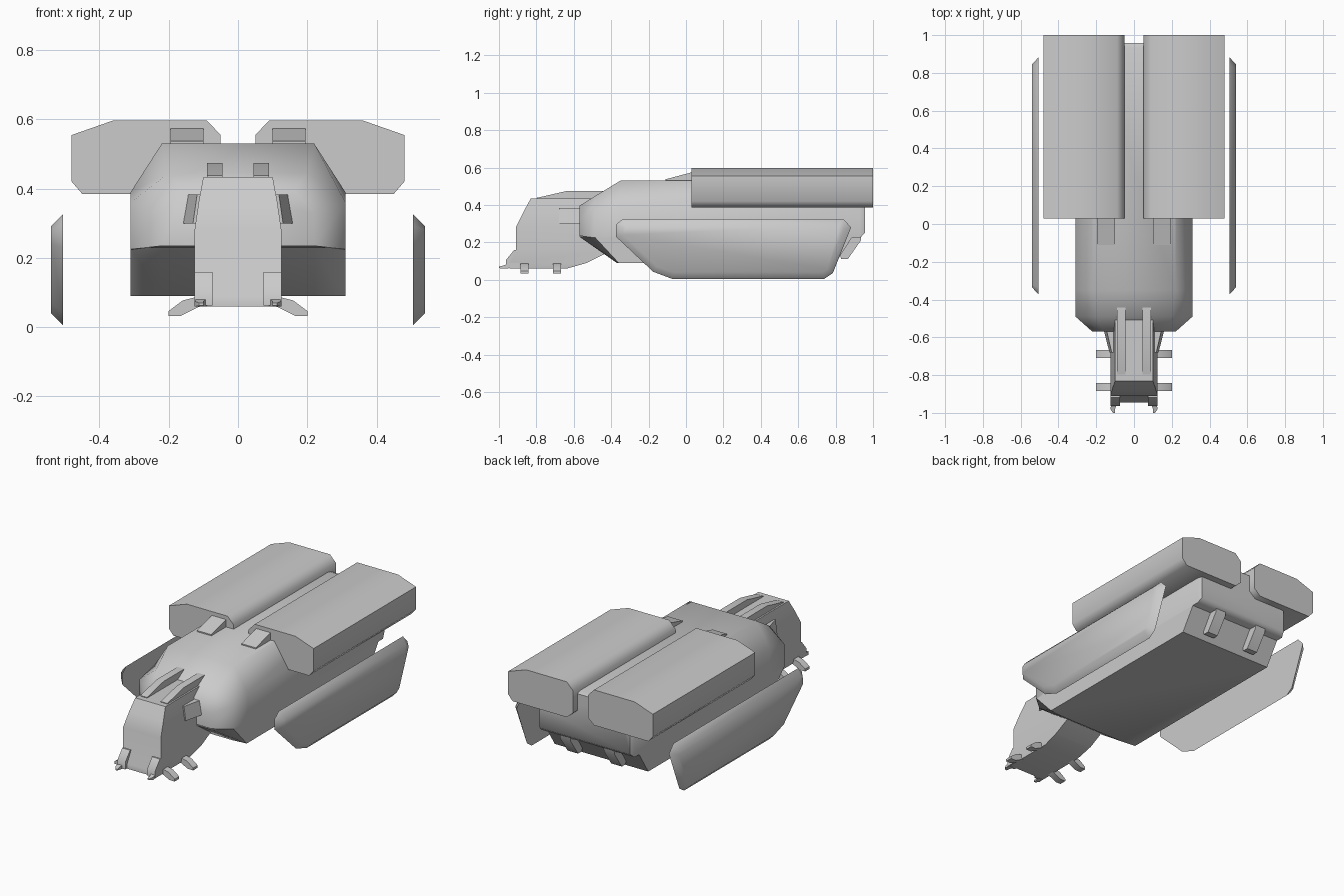
import bpy, bmesh
from math import radians

if "Cube" in bpy.data.objects:
    bpy.data.objects.remove(bpy.data.objects["Cube"])


def loft(name, rings, mirror=False, angle=50):
    """Skin a list of equal-length closed rings and cap both ends."""
    bm = bmesh.new()
    vs = [[bm.verts.new(p) for p in ring] for ring in rings]
    n = len(rings[0])
    for a, b in zip(vs, vs[1:]):
        for i in range(n):
            j = (i + 1) % n
            bm.faces.new((a[i], a[j], b[j], b[i]))
    bm.faces.new(vs[0])
    bm.faces.new(vs[-1])
    bmesh.ops.recalc_face_normals(bm, faces=bm.faces)
    me = bpy.data.meshes.new(name)
    bm.to_mesh(me)
    bm.free()
    ob = bpy.data.objects.new(name, me)
    bpy.context.collection.objects.link(ob)
    if mirror:
        m = ob.modifiers.new("mirror", 'MIRROR')
        m.use_mirror_merge = False
    bpy.ops.object.select_all(action='DESELECT')
    ob.select_set(True)
    bpy.context.view_layer.objects.active = ob
    bpy.ops.object.shade_smooth_by_angle(angle=radians(angle))
    return ob


def side_prism(name, profile, x0, x1, mirror=True):
    """Extrude a (y, z) profile across x."""
    return loft(name, [[(x, y, z) for y, z in profile] for x in (x0, x1)], mirror)


def front_prism(name, profile, y0, y1, mirror=True):
    """Extrude an (x, z) profile along y."""
    return loft(name, [[(x, y, z) for x, z in profile] for y in (y0, y1)], mirror)


def both_sides(half):
    """Complete a half ring of (x, a) points with its mirror image."""
    return half + [(-x, a) for x, a in reversed(half)]


# Main hull: y, half width, side height, top half width, top height, bottom
hull = [(-.57, .22, .33, .16, .395, .235), (-.49, .31, .36, .20, .445, .225),
        (-.35, .31, .39, .22, .53, .225), (.93, .31, .39, .22, .53, .225),
        (.957, .30, .38, .21, .52, .25)]
loft("main_hull", [[(x, y, z) for x, z in both_sides([(w, b), (w, s), (t, top)])]
                   for y, w, s, t, top, b in hull])

# Lower hull with sloped front and rear
plans = [(.23, [(.22, -.57), (.31, -.49), (.31, .89)]),
         (.09, [(.22, -.37), (.31, -.36), (.31, .80)])]
loft("lower_hull", [[(x, y, z) for x, y in both_sides(p)] for z, p in plans], angle=35)

# Top pods
front_prism("top_pod", [(.05, .555), (.09, .597), (.36, .597), (.48, .555),
                        (.48, .42), (.45, .385), (.09, .385), (.05, .42)], .03, 1.0)

# Pod intake wedges
side_prism("pod_intake", [(-.11, .50), (-.11, .537), (.06, .582), (.06, .50)], .10, .195)

# Side skirt panels, outer face smaller than the inner one
outline = [(-.374, .295), (-.337, .326), (.84, .326), (.883, .28),
           (.785, .035), (.74, .005), (-.075, .005), (-.176, .043), (-.374, .23)]
inset = [(-.335, .28), (-.32, .291), (.82, .291), (.845, .27),
         (.755, .055), (.73, .04), (-.065, .04), (-.155, .07), (-.335, .24)]
loft("side_panel", [[(.505, y, z) for y, z in outline],
                    [(.54, y, z) for y, z in inset]], mirror=True)

# Head: stacked plan outlines
head = [(.06, .12, -.945, -.636), (.09, .125, -.945, -.53), (.155, .125, -.91, -.40),
        (.283, .125, -.909, -.40), (.365, .113, -.868, -.40), (.434, .10, -.83, -.40)]
loft("head", [[(-w, f, z), (w, f, z), (w, b, z), (-w, b, z)] for z, w, f, b in head])

# Head rails
side_prism("head_rail", [(-.797, .42), (-.797, .438), (-.64, .474), (-.44, .474),
                         (-.44, .42)], .045, .09)

# Cheek ears, widening to the rear
loft("cheek_ear", [[(.09, -.68, .30), (.130, -.68, .30), (.118, -.68, .383), (.09, -.68, .383)],
                   [(.09, -.55, .30), (.163, -.55, .30), (.148, -.55, .383), (.09, -.55, .383)]],
     mirror=True)

# Mandibles and their little prongs
side_prism("mandible", [(-.89, .16), (-.918, .16), (-.963, .105), (-.963, .062),
                        (-.89, .062)], .073, .125)
loft("prong", [[(.09, -.95, .06), (.12, -.95, .06), (.12, -.95, .085), (.09, -.95, .085)],
               [(.10, -.98, .06), (.125, -.98, .06), (.125, -.98, .075), (.10, -.98, .075)],
               [(.10, -1.0, .062), (.112, -1.0, .062), (.112, -1.0, .07), (.10, -1.0, .07)]],
     mirror=True)

# Feet under the head
for label, y in (("front_foot", -.885), ("rear_foot", -.71)):
    front_prism(label, [(.11, .06), (.165, .033), (.20, .033), (.20, .047),
                        (.16, .077), (.11, .09)], y, y + .043)

# Rear fins under the tail
side_prism("tail_fin", [(.80, .26), (.94, .26), (.935, .21), (.865, .11), (.83, .11),
                        (.80, .20)], .11, .18)
